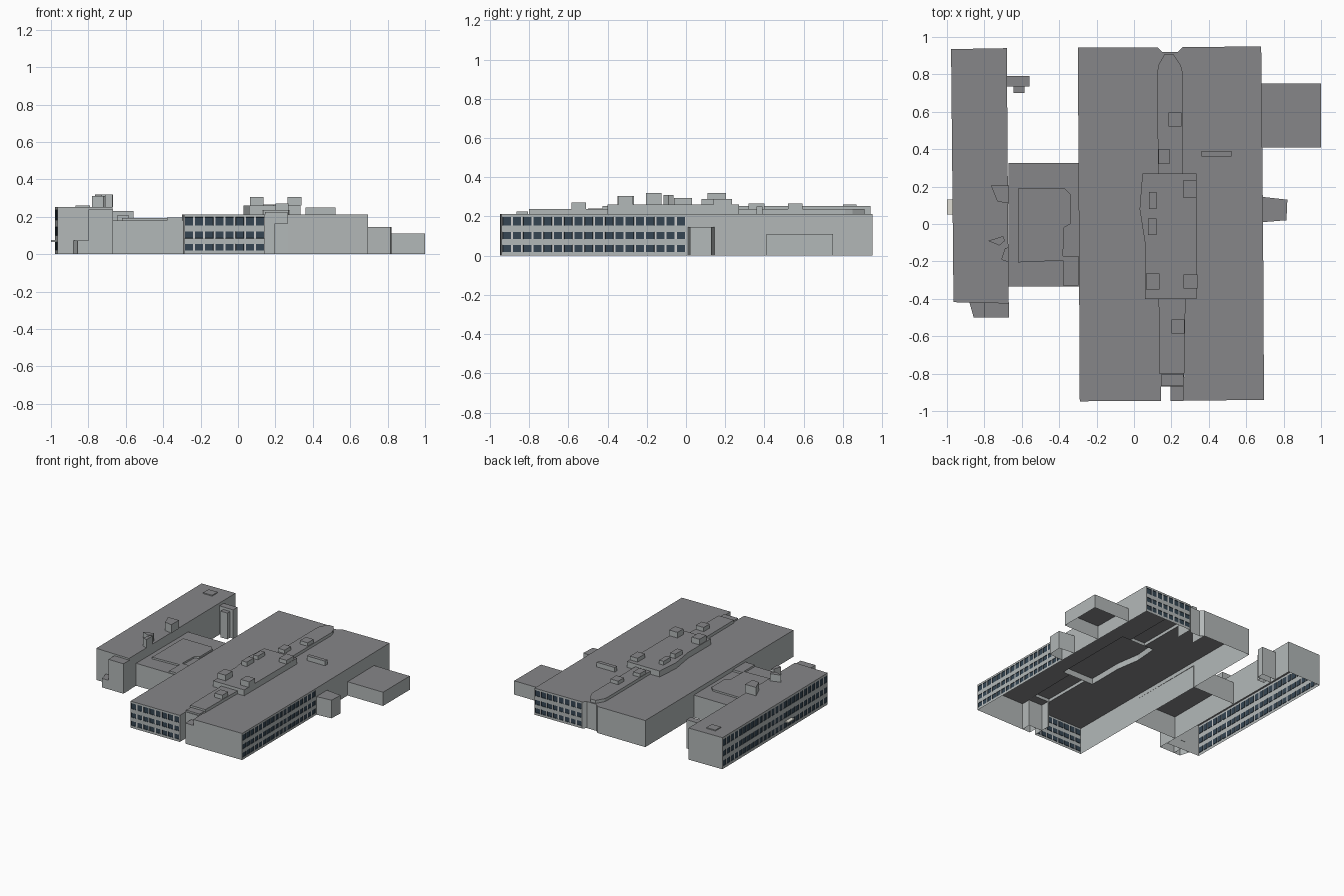
import bpy, bmesh

if "Cube" in bpy.data.objects:
    bpy.data.objects.remove(bpy.data.objects["Cube"])


def mat(name, c):
    m = bpy.data.materials.new(name)
    m.diffuse_color = (*c, 1)
    m.use_nodes = True
    m.node_tree.nodes["Principled BSDF"].inputs["Base Color"].default_value = m.diffuse_color
    return m


WALL = mat("wall_grey", (.45, .48, .48))
ROOF = mat("roof_grey", (.24, .24, .25))
GLASS = mat("window_blue", (.035, .06, .085))
TRIM = mat("window_trim", (.62, .62, .60))
CANOPY = mat("canopy_pale", (.75, .74, .66))


def finish(name, bm, mats):
    me = bpy.data.meshes.new(name)
    bm.to_mesh(me)
    bm.free()
    for m in mats:
        me.materials.append(m)
    ob = bpy.data.objects.new(name, me)
    bpy.context.collection.objects.link(ob)
    return ob


def quad(bm, a, b, z0, z1, m):
    f = bm.faces.new([bm.verts.new((*p, z)) for p, z in ((a, z0), (b, z0), (b, z1), (a, z1))])
    f.material_index = m
    return f


def window_wall(bm, a, b, z0, z1):
    """Wall from a to b with three rows of recessed windows."""
    length = ((b[0] - a[0]) ** 2 + (b[1] - a[1]) ** 2) ** .5
    n = round(length / .052)
    us = [0] + [(i + k) / n for i in range(n) for k in (.1, .9)] + [1]
    vs = [z0 + (z1 - z0) * v for v in (0, .09, .26, .40, .57, .72, .93, 1)]
    pts = [(a[0] + (b[0] - a[0]) * u, a[1] + (b[1] - a[1]) * u) for u in us]
    glass = []
    for i in range(len(us) - 1):
        for j in range(len(vs) - 1):
            win = i % 2 and j % 2
            f = quad(bm, pts[i], pts[i + 1], vs[j], vs[j + 1], 2 if win else (3 if j % 2 else 0))
            if win:
                glass.append(f)
    bm.normal_update()
    for f in glass:
        f.normal_update()
    bmesh.ops.inset_individual(bm, faces=glass, thickness=.001, depth=-.003)


def block(name, poly, z0, z1, skip=(), windows=(), top=ROOF):
    """Open-bottomed block; poly is counter-clockwise, edges listed by index."""
    bm = bmesh.new()
    for i, a in enumerate(poly):
        b = poly[(i + 1) % len(poly)]
        if i in windows:
            window_wall(bm, a, b, z0, z1)
        elif i not in skip:
            quad(bm, a, b, z0, z1, 0)
    bm.faces.new([bm.verts.new((*p, z1)) for p in poly]).material_index = 1
    bmesh.ops.remove_doubles(bm, verts=bm.verts, dist=1e-5)
    return finish(name, bm, (WALL, top, GLASS, TRIM))


def rect(x0, x1, y0, y1):
    return [(x0, y0), (x1, y0), (x1, y1), (x0, y1)]


# Main building, two halves either side of a raised spine
H = .213
block("main_left_half",
      [(-.30, .945), (-.29, -.948), (.145, -.945), (.145, -.80), (.135, -.80), (.132, -.40),
       (.06, -.40), (.06, -.11), (.03, .08), (.045, .27), (.128, .27), (.125, .81), (.125, .945)],
      0, H, skip=range(4, 11), windows=(1,))
block("main_right_half",
      [(.265, -.945), (.695, -.94), (.69, 0), (.68, .95), (.26, .945), (.26, .81), (.262, .27),
       (.335, .27), (.335, -.40), (.275, -.40), (.27, -.80), (.265, -.87)],
      0, H, skip=range(5, 11), windows=(1, 3))

# Raised spine and its stepped ends
block("spine_front", [(.135, -.80), (.27, -.80), (.275, -.40), (.132, -.40)], H, .237, skip=(2,))
block("spine_back", [(.128, .27), (.262, .27), (.26, .81), (.125, .81)], H, .237, skip=(0,))
block("spine_back_cap", [(.125, .81), (.26, .81), (.25, .85), (.21, .91), (.165, .91), (.13, .85)],
      H, .237, skip=(0,))
block("back_entrance", [(.125, .81), (.26, .81), (.26, .945), (.235, .92), (.15, .92), (.125, .945)],
      0, H, skip=(0, 1, 5))
block("front_link", rect(.145, .267, -.87, -.80), 0, H, skip=(1, 2, 3))
block("front_low_corner", rect(.195, .265, -.945, -.87), 0, .165, skip=(1, 2))

# Central plant room
block("plant_room", [(.06, -.40), (.335, -.40), (.335, .27), (.045, .27), (.03, .08), (.06, -.11)],
      H, .26)

# Right-hand annexes
block("right_annex_back", rect(.683, 1.0, .41, .75), 0, .11, skip=(3,))
block("right_annex_middle", [(.688, .01), (.815, .02), (.82, .13), (.686, .145)], 0, .145, skip=(3,))

# Left wing and its additions
block("left_wing", [(-.965, -.418), (-.67, -.425), (-.68, .94), (-.978, .935)], 0, .253, windows=(3,))
block("front_stair_tower", rect(-.80, -.667, -.50, -.42), 0, .24, skip=(2,))
block("front_porch", [(-.857, -.50), (-.80, -.50), (-.80, -.42), (-.88, -.42)], 0, .072, skip=(1, 2))
block("back_stair_tower", rect(-.68, -.558, .735, .79), 0, .23)
block("back_stair_bay", rect(-.645, -.585, .70, .735), 0, .21, skip=(2,))
block("door_canopy", rect(-1.0, -.968, .05, .13), .065, .075, top=CANOPY)

# Low link between wing and main building
block("link_building", rect(-.67, -.293, -.335, .325), 0, .18, skip=(1, 3))
block("link_roof_slab", [(-.62, -.205), (-.38, -.195), (-.375, -.02), (-.34, 0), (-.34, .16),
                         (-.37, .19), (-.62, .19)], .18, .193)
block("link_roof_step", rect(-.38, -.297, -.33, -.17), .18, .195)

# Rooftop units: x0, x1, y0, y1, base, top
units = [
    (.065, .135, -.35, -.265, .26, .305), (.265, .34, -.345, -.27, .26, .305),
    (.075, .12, -.06, .03, .26, .295), (.08, .12, .08, .17, .26, .29),
    (.265, .333, .14, .235, .26, .29), (.20, .27, -.585, -.51, .237, .27),
    (.13, .19, .32, .40, .237, .265), (.185, .255, .52, .595, .237, .265),
    (.36, .52, .36, .39, H, .25), (.145, .265, -.865, -.805, H, .225),
    (-.87, -.79, .80, .87, .253, .26),
]
for i, (x0, x1, y0, y1, z0, z1) in enumerate(units):
    block(f"roof_unit_{i + 1}", rect(x0, x1, y0, y1), z0, z1)
block("wing_roof_unit_back", [(-.73, .12), (-.668, .11), (-.668, .205), (-.765, .205)], .253, .32)
block("wing_roof_unit_middle", [(-.78, -.09), (-.72, -.115), (-.69, -.09), (-.70, -.065)], .253, .31)
block("wing_roof_unit_front", [(-.71, -.19), (-.67, -.205), (-.67, -.125), (-.69, -.13)], .253, .32)
